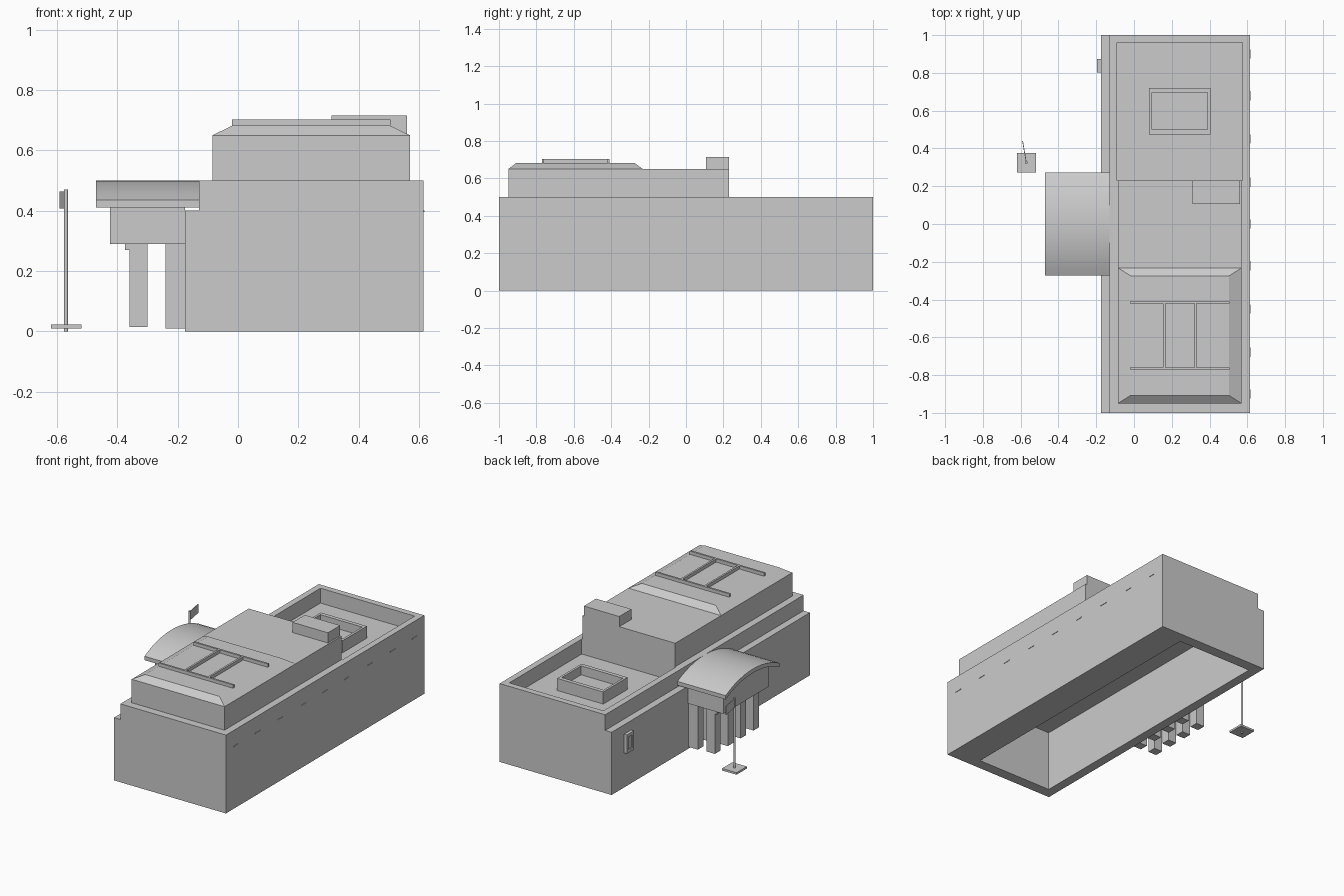
import bpy, bmesh, math

if "Cube" in bpy.data.objects:
    bpy.data.objects.remove(bpy.data.objects["Cube"])


def mesh_object(name, bm):
    bmesh.ops.recalc_face_normals(bm, faces=bm.faces)
    me = bpy.data.meshes.new(name)
    bm.to_mesh(me)
    bm.free()
    ob = bpy.data.objects.new(name, me)
    bpy.context.collection.objects.link(ob)
    return ob


def box(name, x0, x1, y0, y1, z0, z1, inset_x=0, inset_y=0):
    """Box from bounds; insets shrink the top into a hipped shape."""
    bm = bmesh.new()
    low = [bm.verts.new(p) for p in
           ((x0, y0, z0), (x1, y0, z0), (x1, y1, z0), (x0, y1, z0))]
    a, b, c, d = x0 + inset_x, x1 - inset_x, y0 + inset_y, y1 - inset_y
    top = [bm.verts.new(p) for p in
           ((a, c, z1), (b, c, z1), (b, d, z1), (a, d, z1))]
    bm.faces.new(low[::-1])
    bm.faces.new(top)
    for i in range(4):
        j = (i + 1) % 4
        bm.faces.new((low[i], low[j], top[j], top[i]))
    return mesh_object(name, bm)


def extrude_x(name, profile, x0, x1):
    """Extrude a (y, z) profile along x."""
    bm = bmesh.new()
    f = bm.faces.new([bm.verts.new((x0, y, z)) for y, z in profile])
    ext = bmesh.ops.extrude_face_region(bm, geom=[f])['geom']
    vs = [v for v in ext if isinstance(v, bmesh.types.BMVert)]
    bmesh.ops.translate(bm, verts=vs, vec=(x1 - x0, 0, 0))
    return mesh_object(name, bm)


def carve(ob, *bounds):
    """Cut a box-shaped hole out of an object."""
    cutter = box('cutter', *bounds)
    cutter.hide_render = True
    m = ob.modifiers.new('cut', 'BOOLEAN')
    m.operation = 'DIFFERENCE'
    m.solver = 'EXACT'
    m.object = cutter
    bpy.context.view_layer.objects.active = ob
    bpy.ops.object.modifier_apply(modifier=m.name)
    bpy.data.objects.remove(cutter)


def arc(half, base, rise, n=12):
    """Low arch points from -half to +half in y."""
    r = (half * half + rise * rise) / (2 * rise)
    t = math.asin(half / r)
    return [(r * math.sin(t * (2 * i / n - 1)),
             base + rise - r + r * math.cos(t * (2 * i / n - 1)))
            for i in range(n + 1)]


# Main hall: stepped side, sunken rear roof, open hollow underneath
hall = box('main_hall', -0.175, 0.615, -1, 1, 0, 0.5)
carve(hall, -0.3, -0.13, -1.1, 1.1, 0.4, 0.6)
carve(hall, -0.09, 0.575, 0.23, 0.96, 0.405, 0.6)
carve(hall, -0.115, 0.42, -0.93, 0.93, -0.1, 0.39)

# Upper storey, hipped roof and rooftop box
box('upper_storey', -0.085, 0.57, -0.95, 0.23, 0.5, 0.65)
box('hipped_roof', -0.085, 0.57, -0.95, -0.232, 0.65, 0.682, 0.066, 0.042)
box('rooftop_box', 0.31, 0.56, 0.107, 0.23, 0.65, 0.715)

# Roof rails
for y in (-0.415, -0.765):
    box('roof_rail', -0.02, 0.505, y - 0.006, y + 0.006, 0.682, 0.703)
for x in (0.16, 0.325):
    box('roof_crossbar', x - 0.006, x + 0.006, -0.759, -0.421, 0.682, 0.703)

# Skylight frame in the sunken roof
sky = box('skylight_frame', 0.08, 0.405, 0.475, 0.72, 0.405, 0.482)
carve(sky, 0.095, 0.39, 0.5, 0.695, 0.425, 0.6)

# Entrance canopy: curved roof over a pediment
canopy = extrude_x('canopy_roof',
                   arc(0.272, 0.435, 0.065) + arc(0.272, 0.41, 0.065)[::-1],
                   -0.47, -0.128)
bpy.context.view_layer.objects.active = canopy
canopy.select_set(True)
bpy.ops.object.shade_smooth_by_angle(angle=math.radians(30))
canopy.select_set(False)
extrude_x('canopy_pediment',
          arc(0.23, 0.42, 0.05) + [(0.23, 0.29), (-0.23, 0.29)],
          -0.425, -0.175)

# Entrance columns and wall pilasters
for y in (-0.195, -0.065, 0.065, 0.195):
    box('entrance_column', -0.36, -0.3, y - 0.028, y + 0.028, 0.015, 0.29)
    box('column_capital', -0.375, -0.36, y - 0.028, y + 0.028, 0.27, 0.29)
    box('wall_pilaster', -0.24, -0.175, y - 0.028, y + 0.028, 0.01, 0.29)

# Framed panel on the entrance wall
panel = box('wall_panel', -0.195, -0.175, 0.803, 0.873, 0.22, 0.34)
carve(panel, -0.21, -0.188, 0.82, 0.856, 0.24, 0.32)

# Small drain outlets along the plain side
for y in (-0.9, -0.68, -0.45, -0.22, 0, 0.22, 0.45, 0.68, 0.9):
    box('drain_outlet', 0.615, 0.618, y - 0.025, y + 0.025, 0.395, 0.4)

# Flagpole with base and slanted flag
box('flagpole_base', -0.62, -0.518, 0.272, 0.376, 0.01, 0.023)
bpy.ops.mesh.primitive_cylinder_add(vertices=12, radius=0.007, depth=0.47,
                                    location=(-0.57, 0.325, 0.235))
bpy.context.object.name = 'flagpole'
flag = box('flag', -0.002, 0.002, 0, 0.117, 0.408, 0.464)
flag.location = (-0.57, 0.325, 0)
flag.rotation_euler.z = math.atan2(0.02, 0.115)
